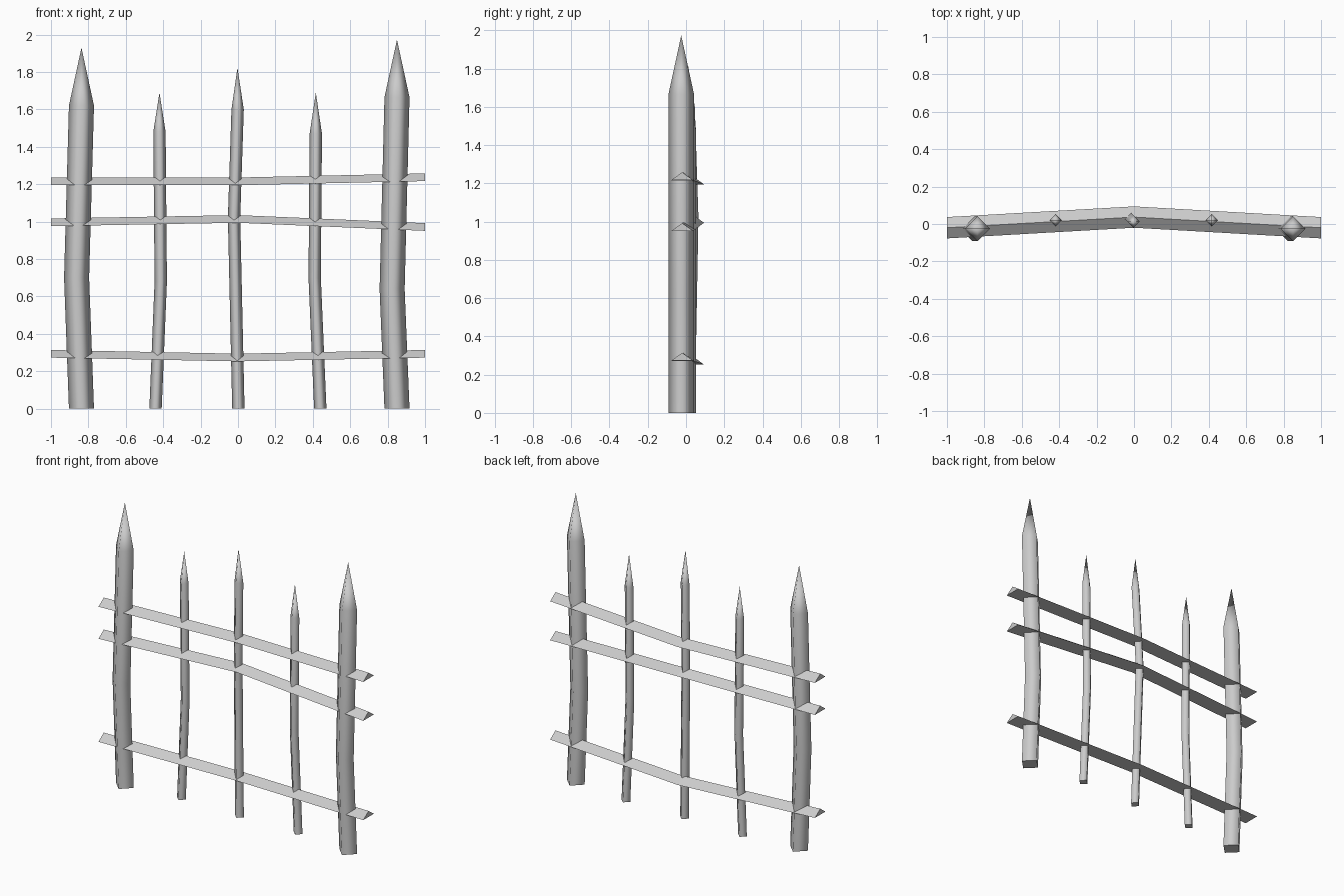
import bpy
import bmesh
import math

cube = bpy.data.objects.get("Cube")
if cube:
    bpy.data.objects.remove(cube, do_unlink=True)

# Single grey for the whole fence
grey = bpy.data.materials.new("weathered grey")
grey.use_nodes = True
colour = (0.6, 0.6, 0.6, 1)
grey.diffuse_color = colour
grey.node_tree.nodes["Principled BSDF"].inputs["Base Color"].default_value = colour


def finish(name, bm):
    """Turn a bmesh into a named object."""
    bmesh.ops.recalc_face_normals(bm, faces=bm.faces)
    mesh = bpy.data.meshes.new(name)
    bm.to_mesh(mesh)
    bm.free()
    mesh.materials.append(grey)
    obj = bpy.data.objects.new(name, mesh)
    bpy.context.collection.objects.link(obj)
    return obj


def bridge(bm, a, b, smooth):
    """Join two rings of vertices with quads."""
    for i in range(len(a)):
        j = (i + 1) % len(a)
        bm.faces.new((a[i], a[j], b[j], b[i])).smooth = smooth


def stake(name, radius, sections, tip):
    """Four-sided bent stake, soft shaded, with a sharpened point."""
    bm = bmesh.new()
    rings = []
    for x, y, z in sections:
        angles = [math.tau * i / 4 for i in range(4)]
        rings.append([bm.verts.new((x + radius * math.cos(a), y + radius * math.sin(a), z))
                      for a in angles])
    for low, high in zip(rings, rings[1:]):
        bridge(bm, low, high, True)
    point = bm.verts.new(tip)
    top = rings[-1]
    for i in range(4):
        bm.faces.new((top[i], top[(i + 1) % 4], point)).smooth = True
    bm.faces.new(rings[0][::-1])
    # Hard edge around the foot
    for edge in bm.edges:
        if all(v in rings[0] for v in edge.verts):
            edge.smooth = False
    return finish(name, bm)


def rail(name, heights):
    """Triangular rail bent backwards at its middle."""
    bm = bmesh.new()
    rings = []
    for x, z in zip((-1, 0, 1), heights):
        y = 0.037 if x == 0 else -0.02
        rings.append([bm.verts.new((x, y + dy, z + dz))
                      for dy, dz in ((-0.057, 0), (0.057, 0), (0, 0.041))])
    for left, right in zip(rings, rings[1:]):
        bridge(bm, left, right, False)
    bm.faces.new(rings[0])
    bm.faces.new(rings[-1][::-1])
    return finish(name, bm)


# Thick end posts
Y = -0.025
stake("right_post", 0.067,
      [(-0.837, Y, 0), (-0.863, Y, 0.7), (-0.837, Y, 1.62)], (-0.837, Y, 1.93))
stake("left_post", 0.067,
      [(0.85, Y, 0), (0.824, Y, 0.64), (0.85, Y, 1.665)], (0.85, Y, 1.973))

# Thin stakes between them
Y = 0.02
stake("right_stake", 0.033,
      [(-0.441, Y, 0), (-0.413, Y, 0.68), (-0.42, Y, 1.48)], (-0.42, Y, 1.69))
stake("middle_stake", 0.033,
      [(0.002, 0.013, 0), (-0.021, 0.032, 1.02), (-0.002, 0.013, 1.6)], (-0.003, 0.01, 1.823))
stake("left_stake", 0.033,
      [(0.44, Y, 0), (0.41, Y, 0.7), (0.416, Y, 1.47)], (0.416, Y, 1.69))

# Horizontal rails, given by their height at right end, middle and left end
rail("top_rail", (1.195, 1.195, 1.217))
rail("middle_rail", (0.976, 0.994, 0.951))
rail("bottom_rail", (0.273, 0.253, 0.273))
